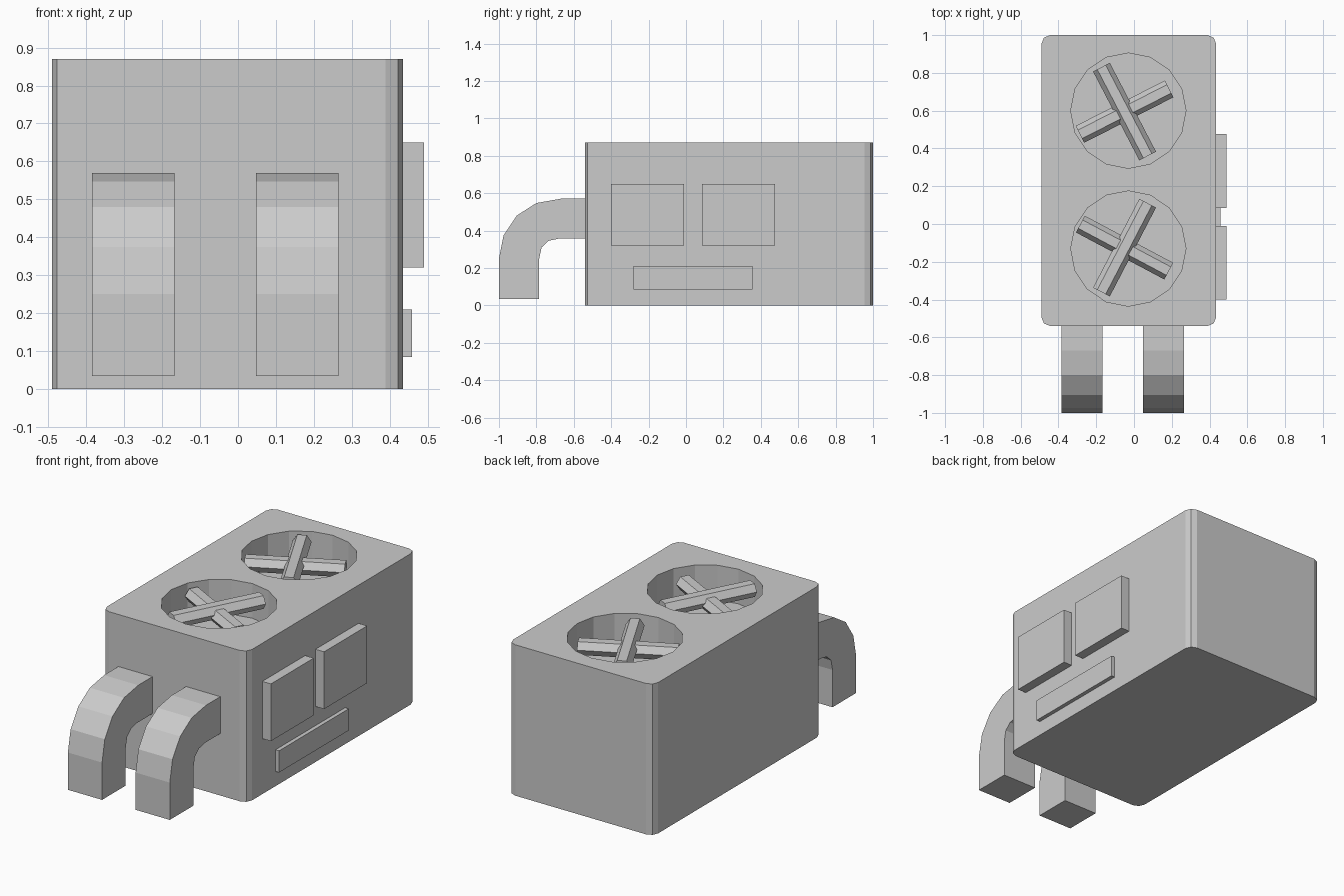
import bpy, bmesh, math
from mathutils import Matrix, Vector

if "Cube" in bpy.data.objects:
    bpy.data.objects.remove(bpy.data.objects["Cube"])


def make(name, bm):
    bmesh.ops.recalc_face_normals(bm, faces=bm.faces)
    mesh = bpy.data.meshes.new(name)
    bm.to_mesh(mesh)
    bm.free()
    ob = bpy.data.objects.new(name, mesh)
    bpy.context.collection.objects.link(ob)
    return ob


def box_bm(lo, hi):
    bm = bmesh.new()
    lo, hi = Vector(lo), Vector(hi)
    bmesh.ops.create_cube(bm, size=1)
    bmesh.ops.scale(bm, vec=hi - lo, verts=bm.verts)
    bmesh.ops.translate(bm, vec=(lo + hi) / 2, verts=bm.verts)
    return bm


# Body with rounded vertical corners
bm = box_bm((-0.49, -0.54, 0), (0.435, 1.0, 0.87))
upright = [e for e in bm.edges if abs(e.verts[0].co.z - e.verts[1].co.z) > 0.5]
bmesh.ops.bevel(bm, geom=upright, offset=0.046, segments=2, profile=0.5, affect='EDGES')
body = make("body", bm)

# Round fan wells sunk into the top
for y in (0.6, -0.13):
    bm = bmesh.new()
    bmesh.ops.create_cone(bm, cap_ends=True, segments=16, radius1=0.305, radius2=0.305,
                          depth=0.4, matrix=Matrix.Translation((-0.03, y, 0.87)))
    cutter = make("well_cutter", bm)
    cutter.hide_render = True
    mod = body.modifiers.new("well", 'BOOLEAN')
    mod.operation = 'DIFFERENCE'
    mod.solver = 'EXACT'
    mod.object = cutter
    bpy.context.view_layer.objects.active = body
    bpy.ops.object.modifier_apply(modifier=mod.name)
    bpy.data.objects.remove(cutter)

# Crossed hexagonal fan bars
for y, upper, lower in ((0.595, -62.5, 27), (-0.125, 62.5, -28)):
    for name, angle, z in (("fan_bar_upper", upper, 0.825), ("fan_bar_lower", lower, 0.807)):
        bm = bmesh.new()
        bmesh.ops.create_cone(bm, cap_ends=True, segments=6, radius1=0.05, radius2=0.05, depth=0.53)
        # widest points sit sideways, flats face up and down
        v = max(bm.verts, key=lambda p: p.co.y)
        spin = math.radians(90) - math.atan2(v.co.y, v.co.x)
        if abs(abs(v.co.y) - 0.05) > 1e-3:
            spin = math.radians(30)
        m = (Matrix.Translation((-0.05, y, z)) @ Matrix.Rotation(math.radians(angle), 4, 'Z')
             @ Matrix.Diagonal((1, 1, 0.88, 1)) @ Matrix.Rotation(math.radians(90), 4, 'Y')
             @ Matrix.Rotation(spin, 4, 'Z'))
        bmesh.ops.transform(bm, matrix=m, verts=bm.verts)
        make(name, bm)

# Curved square pipes on the front
profile = [(-0.53, 0.57), (-0.67, 0.57), (-0.80, 0.547), (-0.905, 0.48), (-0.975, 0.375),
           (-1.0, 0.25), (-1.0, 0.035), (-0.785, 0.035), (-0.785, 0.25), (-0.772, 0.31),
           (-0.735, 0.345), (-0.68, 0.357), (-0.53, 0.357)]
for x in (-0.385, 0.047):
    bm = bmesh.new()
    face = bm.faces.new([bm.verts.new((x, y, z)) for y, z in profile])
    ext = bmesh.ops.extrude_face_region(bm, geom=[face], use_keep_orig=True)
    bmesh.ops.translate(bm, vec=(0.218, 0, 0),
                        verts=[g for g in ext["geom"] if isinstance(g, bmesh.types.BMVert)])
    make("pipe", bm)

# Side panels
for name, y0, y1, z0, z1, x1 in (("panel_front", -0.40, -0.01, 0.32, 0.65, 0.49),
                                 ("panel_back", 0.085, 0.477, 0.32, 0.65, 0.49),
                                 ("lower_strip", -0.28, 0.355, 0.085, 0.21, 0.458)):
    make(name, box_bm((0.425, y0, z0), (x1, y1, z1)))
